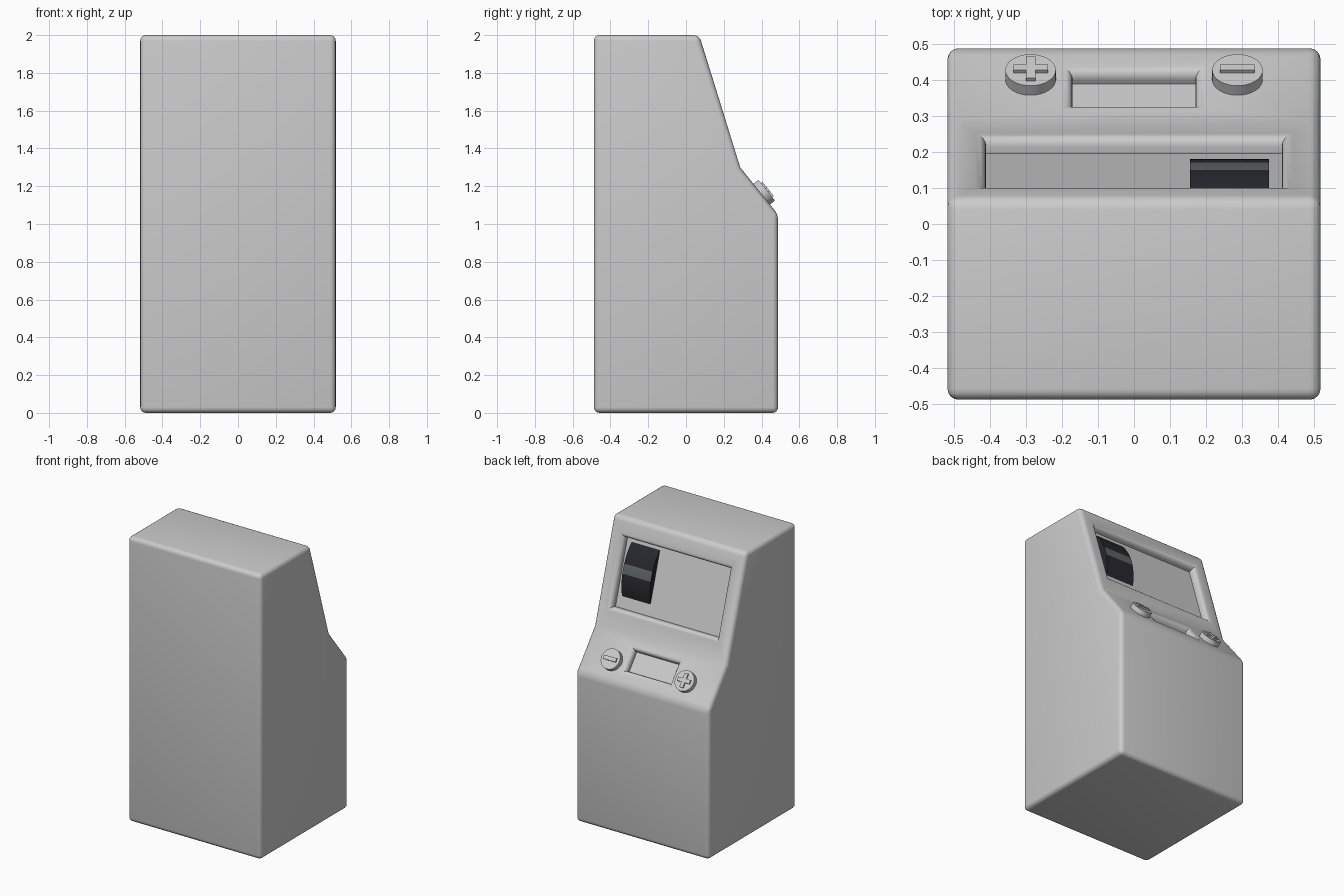
import bpy, bmesh
from math import sin, cos, radians, atan2
from mathutils import Vector, Matrix

if "Cube" in bpy.data.objects:
    bpy.data.objects.remove(bpy.data.objects["Cube"])


def material(name, rgb):
    m = bpy.data.materials.new(name)
    m.diffuse_color = (*rgb, 1)
    m.use_nodes = True
    m.node_tree.nodes["Principled BSDF"].inputs["Base Color"].default_value = m.diffuse_color
    return m


def finish(bm, name, mats=()):
    me = bpy.data.meshes.new(name)
    bm.to_mesh(me)
    bm.free()
    ob = bpy.data.objects.new(name, me)
    bpy.context.collection.objects.link(ob)
    for m in mats:
        me.materials.append(m)
    bpy.ops.object.select_all(action='DESELECT')
    bpy.context.view_layer.objects.active = ob
    ob.select_set(True)
    bpy.ops.object.shade_smooth_by_angle(angle=radians(35))
    return ob


def prism(pts, x0, x1):
    """Extrude a (y, z) outline along x."""
    bm = bmesh.new()
    a = [bm.verts.new((x0, y, z)) for y, z in pts]
    b = [bm.verts.new((x1, y, z)) for y, z in pts]
    bm.faces.new(a)
    bm.faces.new(b)
    for i in range(len(pts)):
        j = (i + 1) % len(pts)
        bm.faces.new((a[i], a[j], b[j], b[i]))
    bmesh.ops.recalc_face_normals(bm, faces=bm.faces)
    return bm


HEAD, ELBOW, DESK = (0.07, 2.0), (0.287, 1.3), (0.4875, 1.05)


def recess(bm, top, bottom, half_x, s0, s1, depth):
    """Sink a rectangle into the sloped face between two profile points."""
    t, b = Vector((0, *top)), Vector((0, *bottom))
    mid = (t + b) / 2
    face = min(bm.faces, key=lambda f: (f.calc_center_median() - mid).length)
    n = face.normal.copy()
    bmesh.ops.inset_individual(bm, faces=[face], thickness=0.05)
    for v in face.verts:
        up = v.co.z > mid.z
        p = t.lerp(b, s0 if up else s1)
        v.co = (half_x if v.co.x > 0 else -half_x, p.y, p.z)
    sunk = bmesh.ops.extrude_discrete_faces(bm, faces=[face])['faces'][0]
    bmesh.ops.translate(bm, verts=sunk.verts, vec=-n * depth)


# Cabinet with screen window and tray, convex edges rounded
bm = prism([(-0.4875, 0), (-0.4875, 2), HEAD, ELBOW, DESK, (0.4875, 0)], -0.5175, 0.5175)
recess(bm, HEAD, ELBOW, 0.41, 0.175, 0.80, 0.05)
recess(bm, ELBOW, DESK, 0.17, 0.25, 0.68, 0.045)
bm.normal_update()
edges = [e for e in bm.edges if e.calc_face_angle_signed(0) > 0.6]
bmesh.ops.bevel(bm, geom=edges, offset=0.03, segments=4, profile=0.5,
                affect='EDGES', loop_slide=False, clamp_overlap=True)
finish(bm, "cabinet")

# Dark reel bulging out of the window floor, with a grey stripe
arc = [(-0.2 + 0.38 * cos(radians(a)), 1.57 + 0.38 * sin(radians(a))) for a in range(-12, 49, 5)]
bm = prism(arc, 0.155, 0.375)
for f in bm.faces:
    c = f.calc_center_median()
    if len(f.verts) == 4 and 1.655 < c.z < 1.72 and c.y > 0.14:
        f.material_index = 1
finish(bm, "reel", [material("reel_dark", (0.02, 0.02, 0.028)),
                    material("reel_stripe", (0.11, 0.13, 0.13))])

# Round plus and minus buttons on the sloped desk
tilt = Matrix.Rotation(-atan2(0.781, 0.625), 4, 'X')


def button(name, x, bars):
    place = Matrix.Translation((x, 0.400, 1.157)) @ tilt
    bm = bmesh.new()
    bmesh.ops.create_cone(bm, cap_ends=True, segments=32, radius1=0.07, radius2=0.07, depth=0.045,
                          matrix=place @ Matrix.Translation((0, 0, 0.0125)))
    finish(bm, name)
    bm = bmesh.new()
    for sx, sy in bars:
        bmesh.ops.create_cube(bm, size=1, matrix=place @ Matrix.Translation((0, 0, 0.038))
                              @ Matrix.Diagonal((sx, sy, 0.014, 1)))
    finish(bm, name + "_mark")


button("plus_button", -0.287, [(0.096, 0.026), (0.026, 0.096)])
button("minus_button", 0.287, [(0.096, 0.026)])
